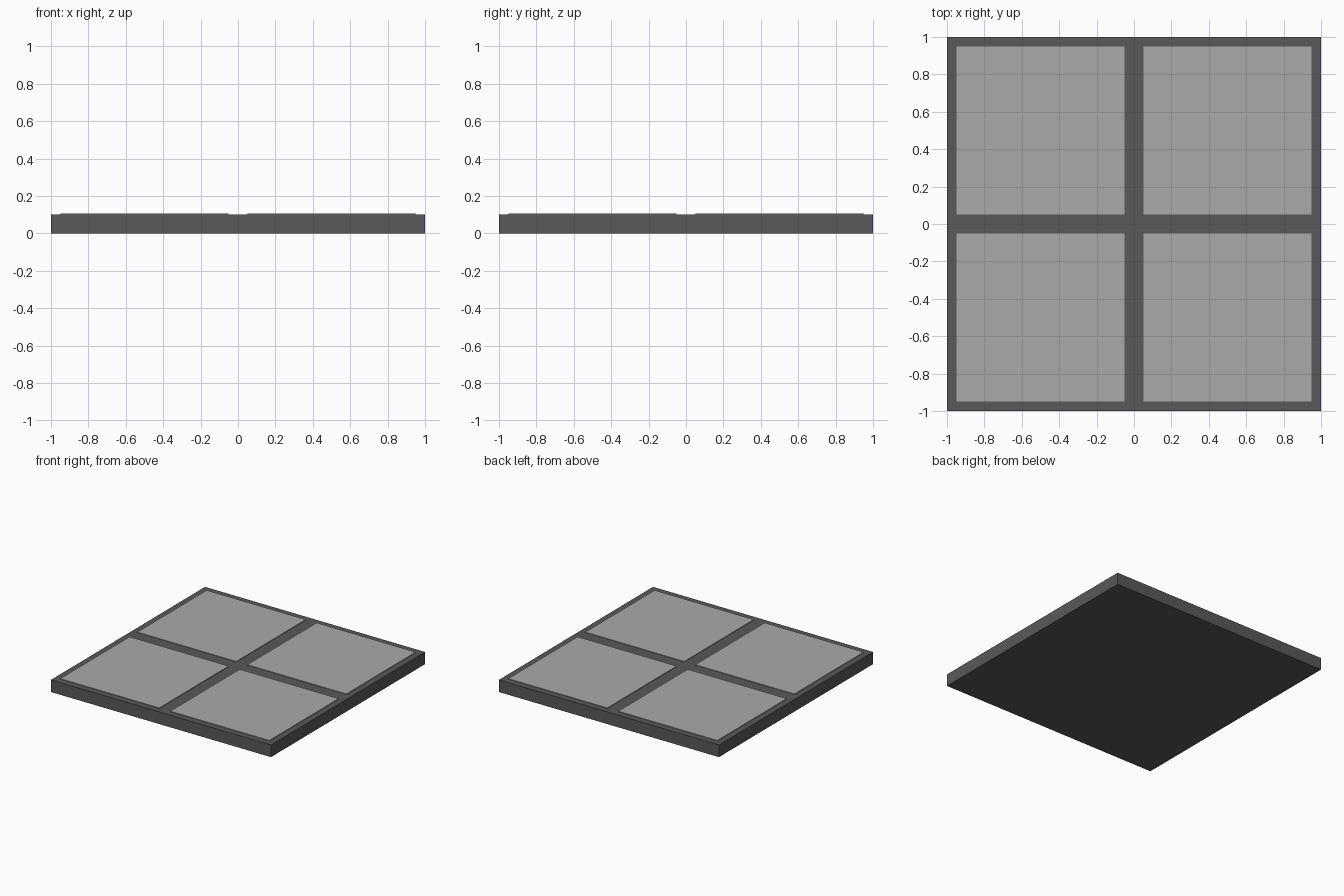
import bpy

if "Cube" in bpy.data.objects:
    bpy.data.objects.remove(bpy.data.objects["Cube"])


def grey(name, v):
    m = bpy.data.materials.new(name)
    m.diffuse_color = (v, v, v, 1)
    m.use_nodes = True
    m.node_tree.nodes["Principled BSDF"].inputs["Base Color"].default_value = m.diffuse_color
    return m


def box(name, x, y, z0, z1, size, mat):
    bpy.ops.mesh.primitive_cube_add(size=1, location=(x, y, (z0 + z1) / 2))
    ob = bpy.context.object
    ob.name = name
    ob.scale = (size, size, z1 - z0)
    bpy.ops.object.transform_apply(location=False, rotation=False, scale=True)
    ob.data.materials.append(mat)
    return ob


dark = grey("dark_grey", 0.1)
light = grey("light_grey", 0.4)

# Base slab, showing as the joints between the tiles
box("base_slab", 0, 0, 0, 0.1, 2, dark)

# Four square tiles standing slightly proud of the slab
for x in (-0.5, 0.5):
    for y in (-0.5, 0.5):
        box("floor_tile", x, y, 0.09, 0.105, 0.9, light)
